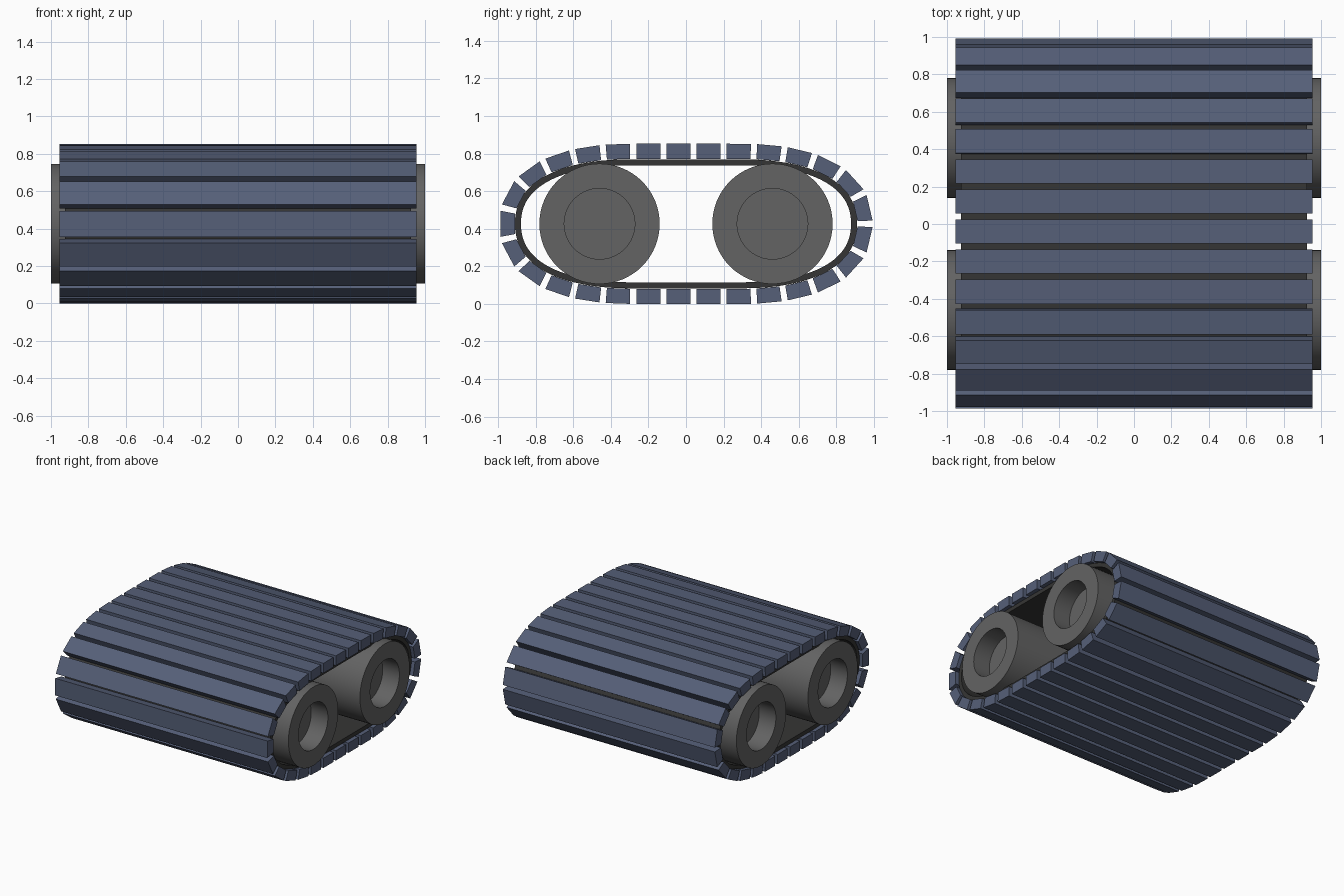
import bpy, bmesh, math
from mathutils import Vector

cube = bpy.data.objects.get("Cube")
if cube:
    bpy.data.objects.remove(cube)

MID_Z = 0.426
PADS = 29


def material(name, rgb, rough=0.7):
    m = bpy.data.materials.new(name)
    m.use_nodes = True
    m.diffuse_color = (*rgb, 1)
    bsdf = m.node_tree.nodes["Principled BSDF"]
    bsdf.inputs["Base Color"].default_value = (*rgb, 1)
    bsdf.inputs["Roughness"].default_value = rough
    return m


blue = material("slate blue", (0.092, 0.115, 0.188))
grey = material("wheel grey", (0.125, 0.125, 0.125))
dark = material("belt charcoal", (0.036, 0.036, 0.035))


def finish(bm, name, mat, smooth=False):
    bmesh.ops.recalc_face_normals(bm, faces=bm.faces)
    mesh = bpy.data.meshes.new(name)
    bm.to_mesh(mesh)
    bm.free()
    mesh.materials.append(mat)
    ob = bpy.data.objects.new(name, mesh)
    bpy.context.collection.objects.link(ob)
    if smooth:
        bpy.ops.object.select_all(action='DESELECT')
        ob.select_set(True)
        bpy.context.view_layer.objects.active = ob
        bpy.ops.object.shade_smooth_by_angle(angle=math.radians(35))
    return ob


# Track outline: one quarter curve, mirrored into a closed loop in the y-z plane
def quarter(n=60):
    a, b, c, d = map(Vector, ((0.993, 0), (0.993, 0.28), (0.72, 0.426), (0.3, 0.426)))
    return [a * (1 - t) ** 3 + b * 3 * t * (1 - t) ** 2 + c * 3 * t * t * (1 - t) + d * t ** 3
            for t in (i / n for i in range(n + 1))]


q = quarter()
upper = q + [Vector((-p.x, p.y)) for p in reversed(q)]
outline = upper + [Vector((p.x, -p.y)) for p in reversed(upper[1:-1])]


def inset(points, dist):
    out = []
    for i, p in enumerate(points):
        t = (points[(i + 1) % len(points)] - points[i - 1]).normalized()
        out.append(p + Vector((-t.y, t.x)) * dist)
    return out


guide = inset(outline, 0.03)
steps = [(guide[(i + 1) % len(guide)] - p).length for i, p in enumerate(guide)]
total = sum(steps)


def at(s):
    """Point and outward normal at arc length s along the guide."""
    s %= total
    for i, step in enumerate(steps):
        if s <= step:
            break
        s -= step
    a, b = guide[i], guide[(i + 1) % len(guide)]
    t = (b - a).normalized()
    return a + t * s, Vector((t.y, -t.x))


def extrude_loop(bm, loop, half):
    verts = [bm.verts.new((-half, p.x, p.y + MID_Z)) for p in loop]
    face = bm.faces.new(verts)
    new = bmesh.ops.extrude_face_region(bm, geom=[face])["geom"]
    bmesh.ops.translate(bm, vec=(2 * half, 0, 0),
                        verts=[g for g in new if isinstance(g, bmesh.types.BMVert)])


# Wedge-shaped tread pads, the first centred on the front tip
for k in range(PADS):
    s = total * (0.5 + k / PADS)
    (p, n), (r, m) = at(s - 0.064), at(s + 0.064)
    bm = bmesh.new()
    extrude_loop(bm, [p + n * 0.03, r + m * 0.03, r - m * 0.05, p - n * 0.05], 0.955)
    finish(bm, f"tread_pad_{k + 1}", blue)

# Thin belt under the pads
bm = bmesh.new()
rings = []
for dist, x in ((0.083, -0.925), (0.083, 0.925), (0.115, 0.925), (0.115, -0.925)):
    rings.append([bm.verts.new((x, p.x, p.y + MID_Z)) for p in inset(outline, dist)])
for j in range(4):
    a, b = rings[j], rings[(j + 1) % 4]
    for i in range(len(a)):
        k = (i + 1) % len(a)
        bm.faces.new((a[i], a[k], b[k], b[i]))
finish(bm, "belt", dark, True)


# Wide rollers with a round recess in each end
def roller(name, y, sides=64):
    bm = bmesh.new()
    loops = []
    for x, r in ((-0.85, 0.188), (-1, 0.188), (-1, 0.32), (1, 0.32), (1, 0.188), (0.85, 0.188)):
        loops.append([bm.verts.new((x, y + r * math.cos(math.tau * i / sides),
                                    MID_Z + r * math.sin(math.tau * i / sides)))
                      for i in range(sides)])
    for a, b in zip(loops, loops[1:]):
        for i in range(sides):
            k = (i + 1) % sides
            bm.faces.new((a[i], a[k], b[k], b[i]))
    bm.faces.new(loops[0])
    bm.faces.new(loops[-1])
    finish(bm, name, grey, True)


roller("front_roller", -0.46)
roller("back_roller", 0.46)
